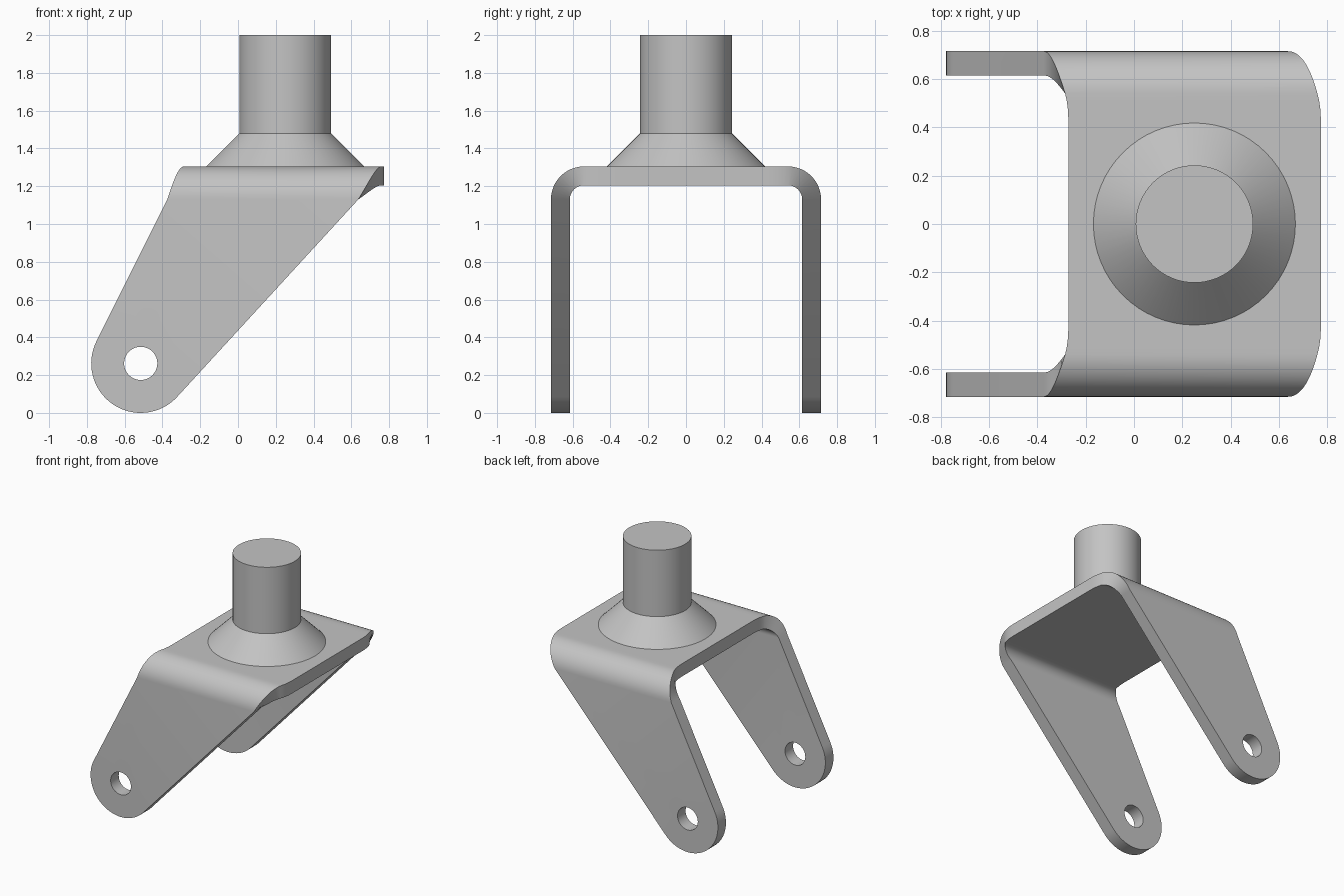
import bpy, bmesh
from math import sin, cos, pi, atan2, radians
from mathutils import Vector

if "Cube" in bpy.data.objects:
    bpy.data.objects.remove(bpy.data.objects["Cube"])

steel = bpy.data.materials.new("grey steel")
steel.use_nodes = True
steel.diffuse_color = (0.55, 0.55, 0.55, 1)
steel.node_tree.nodes["Principled BSDF"].inputs["Base Color"].default_value = (0.55, 0.55, 0.55, 1)

THICK, BEND_R = 0.10, 0.175          # plate thickness, outer bend radius
BEND_Y, BEND_Z = 0.54, 1.13          # centre of the bend
EYE_X, EYE_Z, END_R, HOLE_R = -0.515, 0.262, 0.262, 0.088


def finish(bm, name):
    bmesh.ops.recalc_face_normals(bm, faces=bm.faces[:])
    mesh = bpy.data.meshes.new(name)
    bm.to_mesh(mesh)
    bm.free()
    ob = bpy.data.objects.new(name, mesh)
    bpy.context.collection.objects.link(ob)
    mesh.materials.append(steel)
    return ob


def smooth(ob):
    bpy.ops.object.select_all(action='DESELECT')
    ob.select_set(True)
    bpy.context.view_layer.objects.active = ob
    bpy.ops.object.shade_smooth_by_angle(angle=radians(25))


def half_stations(steps=12):
    """Plate edges from the leg, around the bend, to the flat top:
    (rear x, front x, y, z, outward y, outward z)."""
    out = []
    for i in range(steps + 1):
        u = i / steps
        c, s = cos(u * pi / 2), sin(u * pi / 2)
        out.append((-0.374 + 0.089 * u, 0.637 + 0.122 * (1.4 * u - 0.4 * u * u),
                    BEND_Y + BEND_R * c, BEND_Z + BEND_R * s, c, s))
    top = BEND_Z + BEND_R
    for v in (0.33, 0.67, 1):        # rounded run-out into the straight edges
        ease = 1 - (1 - v) ** 2
        out.append((-0.285 + 0.013 * ease, 0.759 + 0.014 * ease,
                    BEND_Y - 0.10 * v, top, 0, 1))
    return out


# Bent plate: U-shaped strip with two tapering legs
half = half_stations()
stations = half + [(a, b, -y, z, -ny, nz) for a, b, y, z, ny, nz in reversed(half)]
bm = bmesh.new()
rings = []
for a, b, y, z, ny, nz in stations:
    yi, zi = y - THICK * ny, z - THICK * nz
    rings.append([bm.verts.new(p) for p in ((a, y, z), (b, y, z), (b, yi, zi), (a, yi, zi))])
for r, q in zip(rings, rings[1:]):
    for k in range(4):
        n = (k + 1) % 4
        bm.faces.new((r[k], r[n], q[n], q[k]))


def tangent_angle(x, z, side):
    """Angle on the leg's round end where the edge from (x, z) touches it."""
    d = Vector((x - EYE_X, z - EYE_Z))
    return atan2(d.y, d.x) + side * (pi / 2 - math_asin(END_R / d.length))


def math_asin(v):
    return atan2(v, (1 - v * v) ** 0.5)


start = tangent_angle(half[0][1], BEND_Z, -1)
stop = tangent_angle(half[0][0], BEND_Z, 1) - 2 * pi
ARC = 32
for ring in (rings[0], rings[-1]):
    layers = []
    for front, rear in ((ring[1], ring[0]), (ring[2], ring[3])):
        arc = []
        for i in range(ARC + 1):
            t = start + (stop - start) * i / ARC
            arc.append(bm.verts.new((EYE_X + END_R * cos(t), front.co.y, EYE_Z + END_R * sin(t))))
        layers.append([front] + arc + [rear])
        bm.faces.new(layers[-1])
    outer, inner = layers
    for i in range(len(outer) - 1):
        bm.faces.new((outer[i], outer[i + 1], inner[i + 1], inner[i]))
fork = finish(bm, "fork_plate")

# Axle holes through both legs
bpy.ops.mesh.primitive_cylinder_add(vertices=40, radius=HOLE_R, depth=2,
                                    location=(EYE_X, 0, EYE_Z), rotation=(pi / 2, 0, 0))
cutter = bpy.context.object
cutter.name = "axle_hole_cutter"
cutter.hide_render = True
cutter.data.materials.append(steel)
cut = fork.modifiers.new("axle_holes", 'BOOLEAN')
cut.operation, cut.solver, cut.object = 'DIFFERENCE', 'EXACT', cutter
bpy.ops.object.select_all(action='DESELECT')
fork.select_set(True)
bpy.context.view_layer.objects.active = fork
bpy.ops.object.modifier_apply(modifier=cut.name)
bpy.data.objects.remove(cutter)
smooth(fork)


# Stem parts standing on the plate
def round_part(name, r1, r2, z1, z2):
    bm = bmesh.new()
    bmesh.ops.create_cone(bm, cap_ends=True, segments=64, radius1=r1, radius2=r2, depth=z2 - z1)
    bmesh.ops.translate(bm, verts=bm.verts[:], vec=(0.25, 0, (z1 + z2) / 2))
    smooth(finish(bm, name))


round_part("stem_collar", 0.418, 0.243, BEND_Z + BEND_R, 1.48)
round_part("stem", 0.243, 0.243, 1.48, 2.0)
